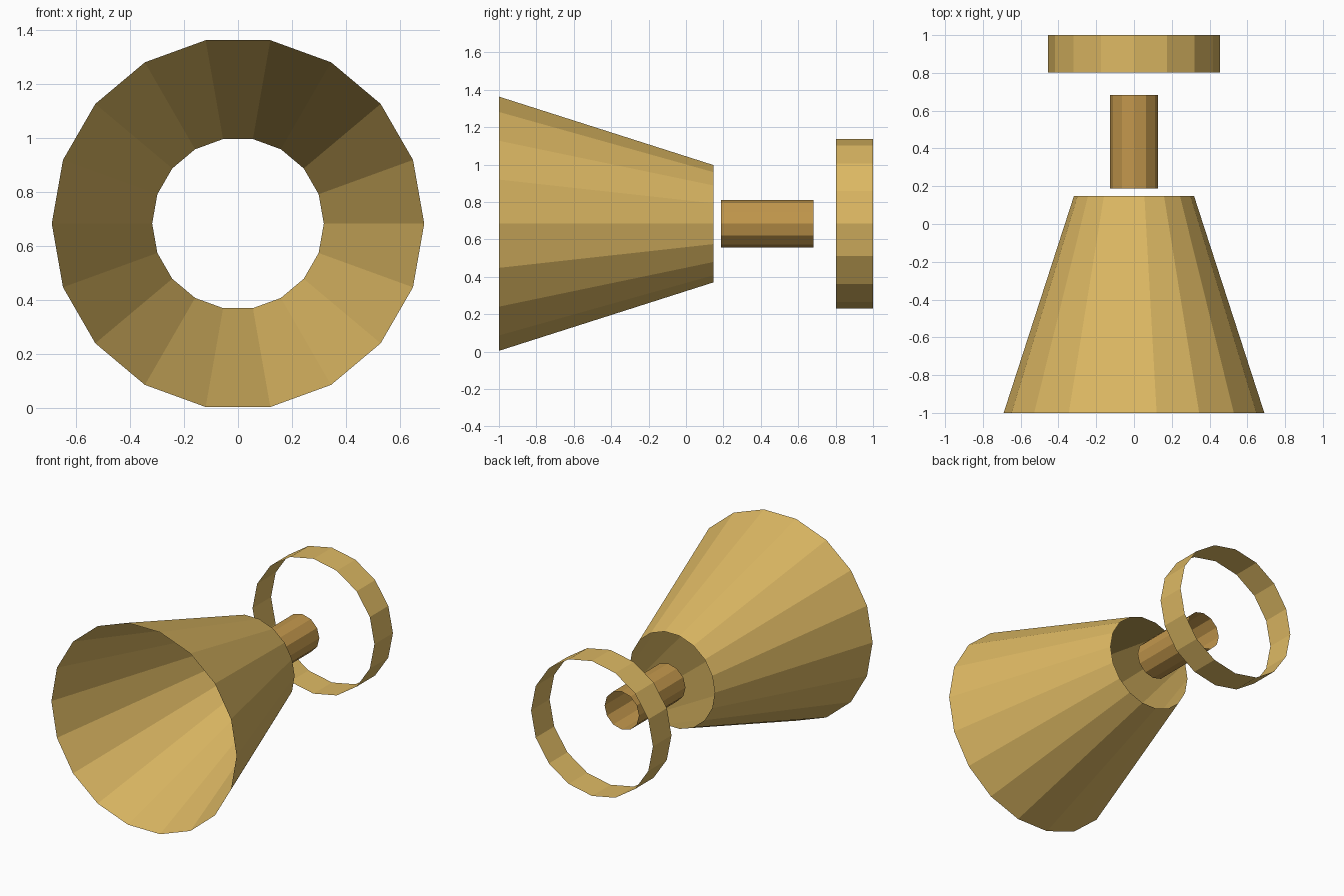
import bpy
import bmesh
from math import cos, sin, tau

cube = bpy.data.objects.get("Cube")
if cube:
    bpy.data.objects.remove(cube, do_unlink=True)

AXIS_Z = 0.684


def make_material(name, rgb):
    mat = bpy.data.materials.new(name)
    mat.use_nodes = True
    color = (*rgb, 1.0)
    mat.diffuse_color = color
    mat.node_tree.nodes["Principled BSDF"].inputs["Base Color"].default_value = color
    return mat


def open_tube(name, sides, front, back, mat):
    """Open faceted shell along y; front and back are (y, radius)."""
    bm = bmesh.new()
    loops = []
    for y, radius in (front, back):
        angles = [tau * i / sides for i in range(sides)]
        loops.append([bm.verts.new((radius * cos(a), y, AXIS_Z + radius * sin(a)))
                      for a in angles])
    near, far = loops
    for i in range(sides):
        j = (i + 1) % sides
        bm.faces.new((near[i], far[i], far[j], near[j]))
    mesh = bpy.data.meshes.new(name)
    bm.to_mesh(mesh)
    bm.free()
    mesh.materials.append(mat)
    obj = bpy.data.objects.new(name, mesh)
    bpy.context.collection.objects.link(obj)
    return obj


brass = make_material("pale brass", (0.72, 0.48, 0.125))
bronze = make_material("warm bronze", (0.54, 0.31, 0.072))

# Flared bell, narrow stem and rear rim, separated along one axis
open_tube("flared_bell", 18, (-1.0, 0.69), (0.148, 0.318), brass)
open_tube("stem_tube", 12, (0.188, 0.128), (0.683, 0.128), bronze)
open_tube("rear_rim", 16, (0.803, 0.454), (1.0, 0.454), brass)
